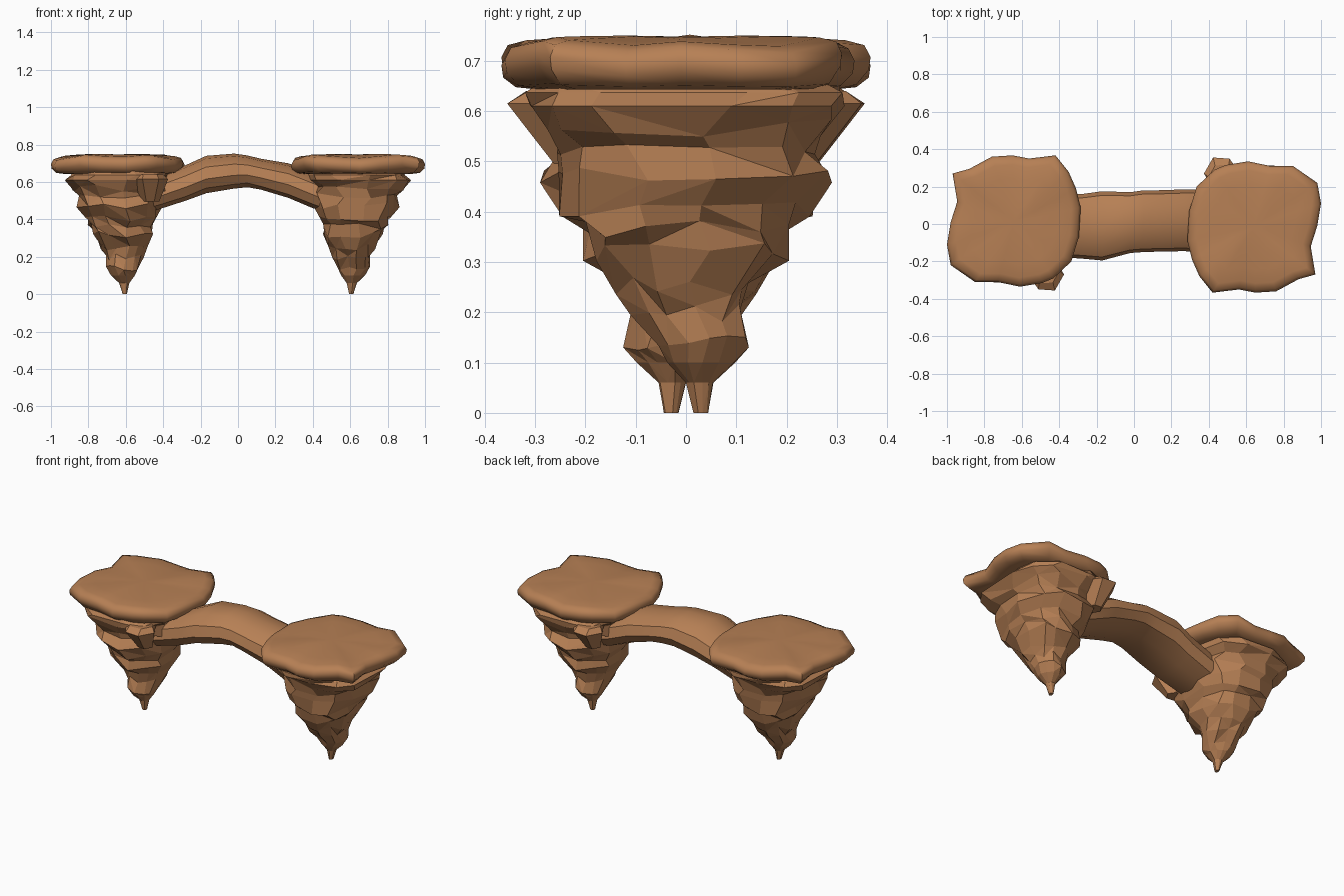
import bpy, bmesh, math, random
from mathutils import Vector

if "Cube" in bpy.data.objects:
    bpy.data.objects.remove(bpy.data.objects["Cube"])

random.seed(8)
earth = bpy.data.materials.new("earth_brown")
earth.diffuse_color = (0.47, 0.215, 0.09, 1)
earth.use_nodes = True
earth.node_tree.nodes["Principled BSDF"].inputs["Base Color"].default_value = earth.diffuse_color


def loft(name, rings, smooth=None, split=False):
    """Skin a list of closed rings, cap both ends and make an object."""
    bm = bmesh.new()
    vr = [[bm.verts.new(p) for p in r] for r in rings]
    n = len(rings[0])
    for a, b in zip(vr, vr[1:]):
        for i in range(n):
            j = (i + 1) % n
            if split and random.random() < 0.5:      # chipped facets
                if random.random() < 0.5:
                    bm.faces.new((a[i], a[j], b[j]))
                    bm.faces.new((a[i], b[j], b[i]))
                else:
                    bm.faces.new((a[i], a[j], b[i]))
                    bm.faces.new((a[j], b[j], b[i]))
            else:
                bm.faces.new((a[i], a[j], b[j], b[i]))
    for r in (vr[0], vr[-1]):
        c = bm.verts.new(sum((v.co for v in r), Vector()) / n)
        for i in range(n):
            bm.faces.new((r[i], r[(i + 1) % n], c))
    bmesh.ops.recalc_face_normals(bm, faces=bm.faces)
    me = bpy.data.meshes.new(name)
    bm.to_mesh(me)
    bm.free()
    me.materials.append(earth)
    ob = bpy.data.objects.new(name, me)
    bpy.context.collection.objects.link(ob)
    if smooth:
        bpy.ops.object.select_all(action='DESELECT')
        ob.select_set(True)
        bpy.context.view_layer.objects.active = ob
        bpy.ops.object.shade_smooth_by_angle(angle=math.radians(smooth))
    return ob


def opposite(ob, name):
    """Second island is the first one turned half way round."""
    ob2 = bpy.data.objects.new(name, ob.data)
    ob2.rotation_euler.z = math.pi
    bpy.context.collection.objects.link(ob2)


# Smooth slab on top of the island, slightly domed with a thin uneven rim
outline = [(-.97, .27), (-.88, .295), (-.76, .36), (-.65, .367), (-.56, .35), (-.42, .367),
           (-.35, .28), (-.31, .19), (-.285, .09), (-.295, -.07), (-.335, -.20),
           (-.43, -.29), (-.49, -.315), (-.61, -.335), (-.73, -.31), (-.85, -.31),
           (-.98, -.22), (-1, -.11), (-.98, .01), (-.945, .12)]
cx, cy = -.64, .01
slab = []
for z, s, w in ((.643, .80, 0), (.65, .92, .3), (.675, .99, 1), (.70, 1, 1),
                (.724, .965, 1), (.735, .86, .8), (.74, .65, .6), (.747, .35, .2)):
    ring = []
    for i, (x, y) in enumerate(outline):
        wave = w * (.008 * math.sin(x * 14 + 1) + .008 * math.cos(y * 20 + .6))
        ring.append((cx + (x - cx) * s, cy + (y - cy) * s, z + wave))
    slab.append(ring)
opposite(loft("left_slab", slab, 60), "right_slab")

# Tapering faceted rock under the slab:
# z, centre x, centre y, radius x, radius y, squareness (lower is boxier)
levels = [(.66, -.63, 0, .25, .30, .7), (.637, -.635, 0, .265, .32, .7),
          (.61, -.65, 0, .275, .32, .7), (.565, -.64, 0, .26, .30, .75),
          (.53, -.637, 0, .235, .265, .85), (.47, -.632, 0, .22, .28, .9),
          (.40, -.63, 0, .20, .245, .9), (.365, -.63, 0, .175, .205, .9),
          (.32, -.617, 0, .165, .20, .9), (.25, -.61, .005, .125, .14, 1),
          (.20, -.61, -.005, .10, .11, 1), (.14, -.62, -.035, .088, .09, 1),
          (.10, -.615, -.03, .06, .065, 1), (.06, -.61, -.028, .028, .028, 1),
          (0, -.605, -.03, .011, .015, 1)]
N = 12


def boxy(t, p):
    return math.copysign(abs(t) ** p, t)


rock = []
for k, (z, x0, y0, rx, ry, p) in enumerate(levels):
    ring = []
    for i in range(N):
        a = 2 * math.pi * (i + .3 + random.uniform(-.22, .22)) / N
        r = random.uniform(.89, 1.07) if k > 2 else random.uniform(.95, 1.04)
        dz = random.uniform(-.02, .02) if 2 < k < 12 else 0
        ring.append((x0 + rx * r * boxy(math.cos(a), p),
                     y0 + ry * r * boxy(math.sin(a), p), z + dz))
    rock.append(ring)
opposite(loft("left_rock", rock, split=True), "right_rock")

# Jutting corner stone next to the bridge
stone = []
for dz, s in ((.055, .8), (.03, 1), (-.09, .5)):
    stone.append([(-.47 + .09 * s * random.uniform(.9, 1.1) * math.cos(i * math.tau / 6),
                   -.27 + .09 * s * random.uniform(.9, 1.1) * math.sin(i * math.tau / 6)
                   + (1 - s) * .1, .585 + dz) for i in range(6)])
opposite(loft("left_corner_stone", stone), "right_corner_stone")

# Arched bridge: x, top z, bottom z, y min, y max
arch = [(-.47, .615, .44, -.17, .15), (-.42, .635, .455, -.175, .155), (-.28, .69, .50, -.185, .16),
        (-.17, .74, .54, -.195, .175), (-.02, .752, .565, -.155, .17), (.05, .742, .572, -.15, .18),
        (.12, .725, .56, -.148, .18), (.27, .70, .515, -.145, .185), (.40, .65, .46, -.155, .185),
        (.47, .615, .44, -.155, .17)]
bridge = []
for x, t, b, y0, y1 in arch:
    m, w, h = (y0 + y1) / 2, (y1 - y0) / 2, t - b
    j = random.uniform(-.03, .03)
    bridge.append([(x, m + w * u, b + h * v) for u, v in
                   ((-.55, .93), (0, 1), (.55, .93), (.88, .74), (1, .42), (.82, .14 + j),
                    (.3, 0), (-.35, 0), (-.82, .12 - j), (-1, .38), (-.9, .7))])
loft("bridge", bridge, 28)
